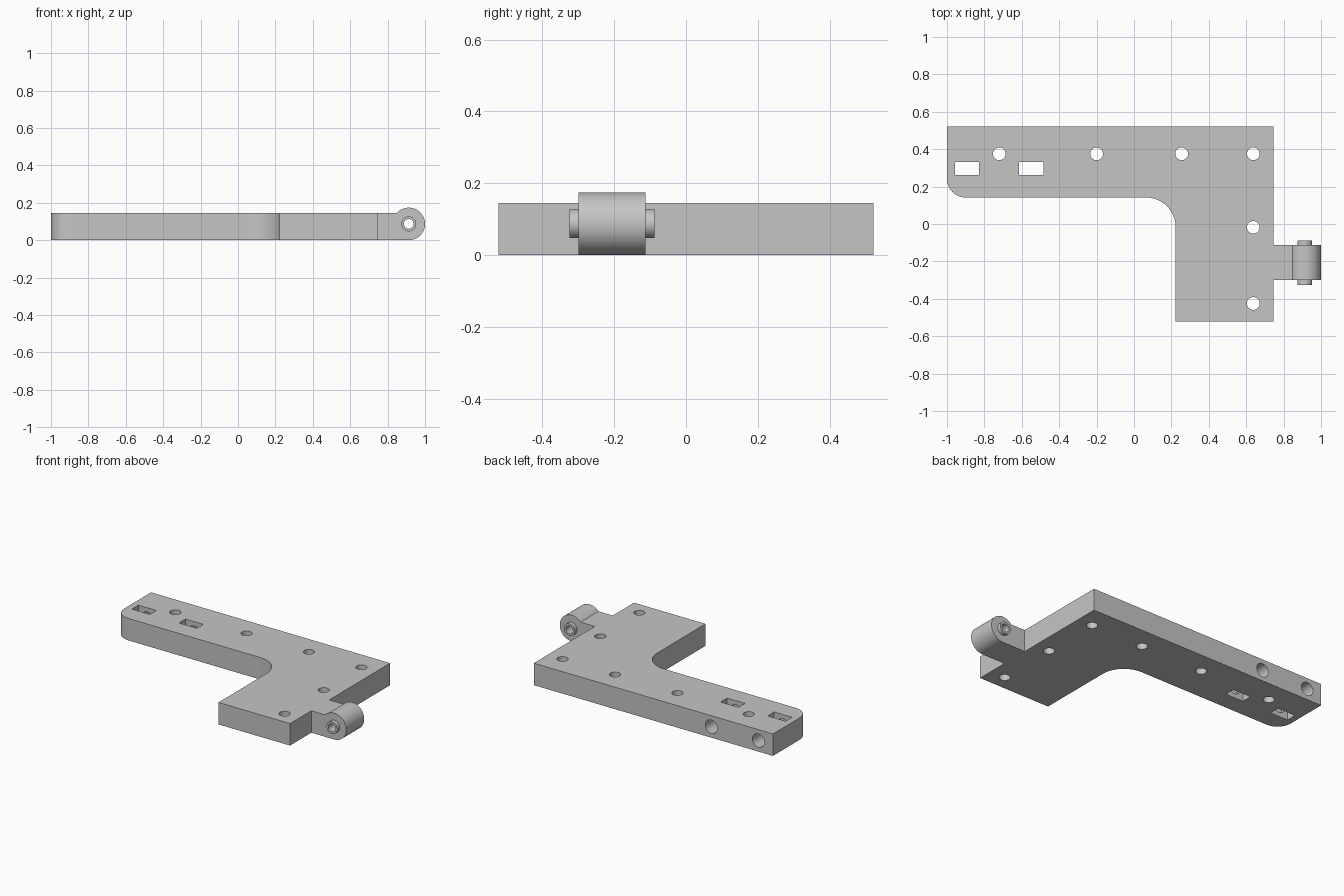
import bpy, bmesh
from math import radians, sin, cos, asin, pi, degrees
from mathutils import Vector, Matrix

default = bpy.data.objects.get("Cube")
if default:
    bpy.data.objects.remove(default, do_unlink=True)

GREY = (0.56, 0.56, 0.56, 1)
metal = bpy.data.materials.new("plain grey metal")
metal.use_nodes = True
metal.diffuse_color = GREY
metal.node_tree.nodes["Principled BSDF"].inputs["Base Color"].default_value = GREY


def arc(cx, cy, r, start, end, steps=16):
    angles = [radians(start + (end - start) * i / steps) for i in range(steps + 1)]
    return [(cx + r * cos(a), cy + r * sin(a)) for a in angles]


def finish(name, bm):
    bmesh.ops.recalc_face_normals(bm, faces=bm.faces)
    mesh = bpy.data.meshes.new(name)
    bm.to_mesh(mesh)
    bm.free()
    mesh.materials.append(metal)
    obj = bpy.data.objects.new(name, mesh)
    bpy.context.collection.objects.link(obj)
    return obj


def extrude(name, outline, to_3d, offset):
    """Prism from a 2D outline; to_3d places the outline in space."""
    bm = bmesh.new()
    face = bm.faces.new([bm.verts.new(to_3d(*p)) for p in outline])
    moved = bmesh.ops.extrude_face_region(bm, geom=[face])["geom"]
    verts = [v for v in moved if isinstance(v, bmesh.types.BMVert)]
    bmesh.ops.translate(bm, verts=verts, vec=Vector(offset))
    return finish(name, bm)


def cylinder(name, start, end, r, sides=40):
    start, end = Vector(start), Vector(end)
    axis = end - start
    turn = axis.to_track_quat('Z', 'Y').to_matrix().to_4x4()
    bm = bmesh.new()
    bmesh.ops.create_cone(bm, cap_ends=True, segments=sides, radius1=r, radius2=r,
                          depth=axis.length, matrix=Matrix.Translation((start + end) / 2) @ turn)
    return finish(name, bm)


def activate(obj):
    bpy.ops.object.select_all(action='DESELECT')
    obj.select_set(True)
    bpy.context.view_layer.objects.active = obj


def cut(obj, cutter):
    cutter.hide_render = True
    mod = obj.modifiers.new("cut", 'BOOLEAN')
    mod.operation, mod.solver, mod.object = 'DIFFERENCE', 'EXACT', cutter
    activate(obj)
    bpy.ops.object.modifier_apply(modifier=mod.name)
    bpy.data.objects.remove(cutter, do_unlink=True)


THICK, BACK, FRONT, EDGE = 0.145, 0.522, -0.522, 0.745

# L-shaped plate with a rounded outer corner and inner fillet
outline = [(-1, BACK)] + arc(-0.9, 0.242, 0.1, 180, 270) \
    + arc(0.063, -0.018, 0.16, 90, 0) \
    + [(0.223, FRONT), (EDGE, FRONT), (EDGE, BACK)]
plate = extrude("bracket_plate", outline, lambda x, y: (x, y, 0), (0, 0, THICK))

# Screw holes
for x, y in [(-0.72, 0.375), (-0.2, 0.375), (0.255, 0.375),
             (0.638, 0.375), (0.638, -0.018), (0.638, -0.425)]:
    cut(plate, cylinder("hole_cutter", (x, y, -0.1), (x, y, 0.3), 0.034))

# Slots, each met by a round bore from the back edge
for x in (-0.893, -0.55):
    bore_z = THICK / 2
    cut(plate, cylinder("bore_cutter", (x, 0.235, bore_z), (x, 0.7, bore_z), 0.044))
    slot = [(x - 0.065, 0.263), (x + 0.065, 0.263), (x + 0.065, 0.331), (x - 0.065, 0.331)]
    cut(plate, extrude("slot_cutter", slot, lambda a, b: (a, b, -0.1), (0, 0, 0.4)))

# Hinge knuckle: tongue running into a barrel
R, CX = 0.087, 0.913
Y0, Y1 = -0.3, -0.113
top_angle = 180 - degrees(asin((THICK - R) / R))
side = [(EDGE, 0)] + arc(CX, R, R, -90, top_angle, 48) + [(EDGE, THICK)]
knuckle = extrude("hinge_knuckle", side, lambda x, z: (x, Y0, z), (0, Y1 - Y0, 0))
cut(knuckle, cylinder("barrel_cutter", (CX, -0.5, R), (CX, 0.1, R), 0.04))

# Hollow hinge pin
pin = cylinder("hinge_pin", (CX, -0.325, R), (CX, -0.088, R), 0.04)
cut(pin, cylinder("pin_cutter", (CX, -0.5, R), (CX, 0.1, R), 0.026))

for obj in (plate, knuckle, pin):
    activate(obj)
    bpy.ops.object.shade_smooth_by_angle(angle=radians(30))
